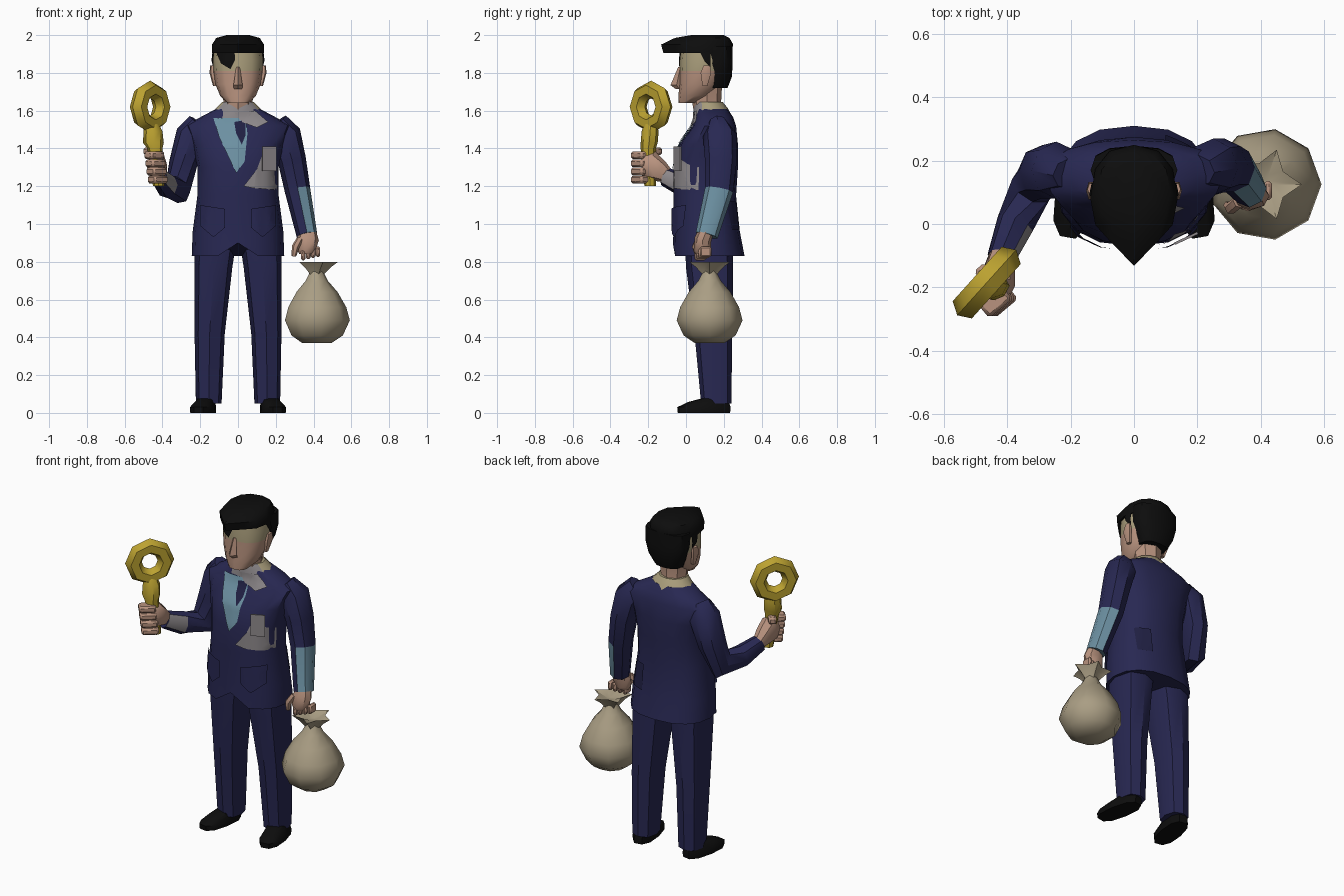
import bpy, bmesh, math
from math import copysign, cos, sin, pi, radians
from mathutils import Vector, Matrix
from mathutils.bvhtree import BVHTree

default_cube = bpy.data.objects.get("Cube")
if default_cube:
    bpy.data.objects.remove(default_cube, do_unlink=True)

parts = []


def material(name, *rgb):
    mat = bpy.data.materials.new(name)
    color = (*rgb, 1)
    mat.use_nodes = True
    mat.diffuse_color = color
    shader = next(n for n in mat.node_tree.nodes if n.type == "BSDF_PRINCIPLED")
    shader.inputs["Base Color"].default_value = color
    shader.inputs["Roughness"].default_value = .9
    return mat


navy = material("navy_cloth", .021, .021, .085)
dark_navy = material("dark_navy_cloth", .014, .014, .055)
black = material("black", .004, .004, .004)
skin = material("skin", .48, .29, .21)
khaki = material("khaki", .40, .34, .20)
blue = material("pale_blue", .15, .28, .36)
grey = material("warm_grey", .27, .25, .26)
gold = material("gold", .50, .36, .03)
canvas = material("sack_canvas", .40, .34, .23)


def finish(name, bm, mats, rule=None):
    """Turn a bmesh into a named object, colouring its faces by a rule."""
    mesh = bpy.data.meshes.new(name)
    if rule:
        bm.normal_update()
        for face in bm.faces:
            face.material_index = rule(face.calc_center_median(), face.normal)
    bm.to_mesh(mesh)
    bm.free()
    for mat in mats:
        mesh.materials.append(mat)
    obj = bpy.data.objects.new(name, mesh)
    bpy.context.collection.objects.link(obj)
    parts.append(obj)
    return obj


def loft(name, rings, mats, sides=8, flat=True, square=1, star=0, rule=None, tweak=None, turn=0):
    """Skin a stack of oval rings (x, y, z, radius, radius)."""
    bm = bmesh.new()
    centres = [Vector(r[:3]) for r in rings]
    rows = []
    for i, (c, ring) in enumerate(zip(centres, rings)):
        along = Vector((0, 0, 1))
        if not flat:
            along = (centres[min(i + 1, len(rings) - 1)] - centres[max(i - 1, 0)]).normalized()
        u = Vector((1, 0, 0))
        u = (u - along * u.dot(along)).normalized()
        v = along.cross(u)
        row = []
        for k in range(sides):
            a = 2 * pi * k / sides
            p, q = (copysign(abs(f) ** square, f) for f in (cos(a), sin(a)))
            grow = 1 + star * (-1) ** k
            co = c + (u * p * ring[3] + v * q * ring[4]) * grow
            row.append(bm.verts.new(tweak(co) if tweak else co))
        rows.append(row)
    for low, high in zip(rows, rows[1:]):
        for k in range(sides):
            j = (k + 1) % sides
            bm.faces.new((low[k], low[j], high[j], high[k]))
    bm.faces.new(rows[0][::-1])
    bm.faces.new(rows[-1])
    if turn:
        bmesh.ops.rotate(bm, verts=bm.verts, cent=centres[0], matrix=Matrix.Rotation(turn, 3, "Z"))
    bmesh.ops.recalc_face_normals(bm, faces=bm.faces)
    return finish(name, bm, mats, rule)


def decal(name, outline, target, mat, look=(0, 1, 0), lift=.008):
    """Lay a thin flat-coloured patch on a target, seen along look."""
    look = Vector(look)
    mesh = target.data
    tree = BVHTree.FromPolygons([v.co for v in mesh.vertices], [p.vertices for p in mesh.polygons])
    bm = bmesh.new()
    place = (lambda a, b: Vector((-2 * look.x, a, b))) if look.x else (lambda a, b: Vector((a, -2 * look.y, b)))
    bm.faces.new([bm.verts.new(place(a, b)) for a, b in outline])
    bmesh.ops.triangulate(bm, faces=bm.faces[:])
    for axis in (Vector((0, 0, 1)), Vector((abs(look.y), abs(look.x), 0))):
        spots = [v.co.dot(axis) for v in bm.verts]
        cut = min(spots) + .02
        while cut < max(spots):
            bmesh.ops.bisect_plane(bm, geom=bm.verts[:] + bm.edges[:] + bm.faces[:],
                                   plane_co=axis * cut, plane_no=axis)
            cut += .02
    bm.normal_update()
    for face in bm.faces:
        if face.normal.dot(look) > 0:
            face.normal_flip()
    missed = []
    for v in bm.verts:
        hit = tree.ray_cast(v.co, look)[0]
        if hit:
            v.co = hit - look * lift
        else:
            missed.append(v)
    bmesh.ops.delete(bm, geom=missed, context="VERTS")
    return finish(name, bm, [mat])


def box(name, centre, size, mat, turn=0, bevel=0):
    bm = bmesh.new()
    bmesh.ops.create_cube(bm, size=1)
    bmesh.ops.scale(bm, vec=size, verts=bm.verts)
    if bevel:
        bmesh.ops.bevel(bm, geom=bm.edges[:], offset=bevel, segments=1, affect="EDGES")
    bmesh.ops.transform(bm, matrix=Matrix.Translation(centre) @ Matrix.Rotation(turn, 4, "Z"), verts=bm.verts)
    return finish(name, bm, [mat])


# Jacket, with a notch at the front of the hem
def hem_notch(co):
    if co.z < .9 and abs(co.x) < .03 and co.y < 0:
        co.z += .07
    return co


jacket = loft("jacket", [
    (0, .12, .83, .245, .19), (0, .11, .96, .24, .175), (0, .1, 1.15, .215, .165),
    (0, .105, 1.3, .215, .17), (0, .12, 1.42, .24, .155), (0, .15, 1.52, .28, .115),
    (0, .15, 1.565, .2, .1), (0, .135, 1.61, .115, .085)],
    [navy], sides=16, square=.85, tweak=hem_notch)
loft("collar", [(0, .145, 1.56, .165, .105), (0, .13, 1.615, .115, .09), (0, .12, 1.645, .085, .075)],
     [khaki, grey], sides=12, rule=lambda c, n: int(c.y < .1))

# Shirt front, tie, chest patch and pocket flaps
decal("shirt_front", [(-.13, 1.56), (-.1, 1.46), (-.01, 1.27), (.035, 1.33), (.05, 1.48), (.04, 1.56)], jacket, blue)
decal("collar_wing", [(-.02, 1.59), (.09, 1.6), (.16, 1.54), (.1, 1.51), (.02, 1.54)], jacket, grey, lift=.012)
decal("tie", [(-.02, 1.54), (.04, 1.55), (.04, 1.47), (.02, 1.42), (-.01, 1.48)], jacket, dark_navy, lift=.012)
decal("chest_patch", [(.03, 1.2), (.1, 1.29), (.13, 1.37), (.21, 1.3), (.21, 1.18), (.08, 1.19)], jacket, grey)
box("pocket_square", (.165, -.045, 1.345), (.08, .008, .13), grey, turn=radians(25))
for side, label in ((1, "left"), (-1, "right")):
    flap = [(.07, 1.08), (.2, 1.1), (.2, .99), (.13, .93), (.07, .98)]
    decal(label + "_pocket_flap", [(x * side, z) for x, z in flap], jacket, navy, lift=.02)
decal("back_flap", [(.1, .97), (.18, .97), (.18, 1.12), (.1, 1.12)], jacket, dark_navy, look=(0, -1, 0))

# Trousers and shoes
for side, label in ((1, "left"), (-1, "right")):
    loft(label + "_trouser_leg", [
        (.155 * side, .16, .05, .068, .08), (.15 * side, .145, .42, .08, .1),
        (.13 * side, .125, .77, .1, .125), (.12 * side, .12, .9, .11, .125)], [navy], square=.8)
    loft(label + "_shoe", [
        (.185 * side, .095, 0, .062, .142), (.185 * side, .095, .03, .064, .145),
        (.18 * side, .12, .058, .05, .11), (.175 * side, .16, .08, .045, .06)],
        [black], sides=10, square=.8, turn=radians(10 * side))

# Head: forehead and temples carry a second tone
head = loft("head", [
    (0, .005, 1.64, .055, .045), (0, .05, 1.68, .095, .09), (0, .075, 1.74, .12, .11),
    (0, .09, 1.81, .13, .125), (0, .095, 1.87, .133, .128), (0, .095, 1.94, .125, .12)],
    [skin, khaki], sides=12, square=.85, rule=lambda c, n: int(c.z > 1.81))
loft("neck", [(0, .125, 1.55, .08, .075), (0, .11, 1.63, .075, .075), (0, .11, 1.72, .085, .08)], [skin])
loft("nose", [(0, -.035, 1.715, .022, .02), (0, -.05, 1.735, .024, .032), (0, -.03, 1.83, .01, .012)],
     [skin], sides=4)
for side, label in ((1, "left"), (-1, "right")):
    loft(label + "_ear", [(.12 * side, .1, 1.73, .012, .015), (.136 * side, .105, 1.8, .015, .032),
                          (.135 * side, .11, 1.84, .012, .02)], [skin], sides=6)


# Hair: a back shell and a crown drawn to a point over the brow
def quiff(co):
    if co.y < .1:
        co.y = .1 - (.1 - co.y) * (1.22 if abs(co.x) < .02 else .9)
    return co


loft("back_hair", [(0, .155, 1.72, .085, .065), (0, .17, 1.78, .115, .073),
                   (0, .175, 1.85, .135, .072), (0, .17, 1.94, .137, .075)], [black], sides=12, square=.8)
loft("crown_hair", [(0, .08, 1.905, .138, .16), (0, .08, 1.95, .138, .17),
                    (0, .1, 1.985, .115, .13), (0, .12, 2, .06, .08)],
     [black], sides=12, square=.85, tweak=quiff)
decal("forelock", [(-.125, 1.93), (-.02, 1.93), (-.015, 1.87), (-.04, 1.82), (-.09, 1.85)], head, black)
for side, label in ((1, "left"), (-1, "right")):
    decal(label + "_sideburn", [(.07, 1.92), (.13, 1.92), (.13, 1.83), (.1, 1.86)], head, black, look=(-side, 0, 0))

# Arms: the left one hangs, the right one is bent and raised
loft("left_sleeve", [
    (.2, .17, 1.53, .07, .05), (.25, .18, 1.47, .085, .09), (.285, .185, 1.34, .075, .085),
    (.315, .175, 1.18, .068, .075), (.365, .11, .94, .055, .06)], [navy, blue], flat=False,
    rule=lambda c, n: int(c.z < 1.15 and n.x > .1))
loft("right_sleeve", [
    (-.2, .16, 1.53, .07, .05), (-.245, .17, 1.47, .085, .09), (-.29, .165, 1.32, .075, .085),
    (-.32, .12, 1.18, .07, .085), (-.375, 0, 1.2, .06, .065), (-.42, -.11, 1.25, .045, .05)],
    [navy, grey], flat=False, rule=lambda c, n: int(c.y < 0 and n.x > .4))

# Hands and curled fingers
loft("left_hand", [(.372, .11, .97, .04, .04), (.37, .09, .92, .058, .045), (.36, .085, .86, .05, .045),
                   (.36, .085, .84, .035, .035)], [skin], flat=False)
loft("left_thumb", [(.33, .07, .92, .02, .02), (.305, .05, .88, .02, .02), (.295, .06, .83, .013, .013)],
     [skin], sides=6, flat=False)
loft("right_hand", [(-.42, -.09, 1.25, .035, .035), (-.425, -.14, 1.28, .05, .06),
                    (-.43, -.19, 1.31, .055, .08), (-.435, -.23, 1.31, .04, .07)], [skin], flat=False)
for i in range(4):
    box("left_finger", (.345 + .026 * i, .075 + .01 * i, .835 + .006 * i), (.024, .06, .055), skin, bevel=.008)
    box("right_finger", (-.425 - .006 * i, -.24, 1.235 + .043 * i), (.095, .07, .04), skin,
        turn=radians(40), bevel=.01)
box("right_thumb", (-.46, -.17, 1.385), (.045, .09, .04), skin, turn=radians(40), bevel=.01)

# Gold ring on a stem, turned to face the front left corner
bpy.ops.mesh.primitive_torus_add(major_segments=8, minor_segments=6, major_radius=.092, minor_radius=.047,
                                 location=(-.465, -.185, 1.62), rotation=(pi / 2, 0, radians(48)))
ring = bpy.context.object
ring.name = "gold_ring"
ring.data.materials.append(gold)
parts.append(ring)
loft("gold_stem", [(-.42, -.19, 1.2, .03, .03), (-.44, -.2, 1.4, .04, .04), (-.448, -.195, 1.43, .055, .045),
                   (-.45, -.19, 1.49, .05, .045), (-.46, -.187, 1.53, .04, .035)], [gold])

# Sack with a tied neck and a ruffled mouth
sx, sy = .415, .125
loft("sack", [(sx, sy, z, r, r) for z, r in (
    (.37, .08), (.41, .14), (.49, .177), (.56, .158), (.64, .112), (.7, .06), (.75, .035))],
    [canvas], sides=9)
loft("sack_mouth", [(sx, sy, z, r, r) for z, r in ((.73, .03), (.77, .06), (.8, .092), (.775, .025))],
     [canvas], sides=10, star=.25)

# Smooth shading with crisp edges
bpy.ops.object.select_all(action="DESELECT")
for part in parts:
    part.select_set(True)
bpy.context.view_layer.objects.active = parts[0]
bpy.ops.object.shade_smooth_by_angle(angle=radians(42))
